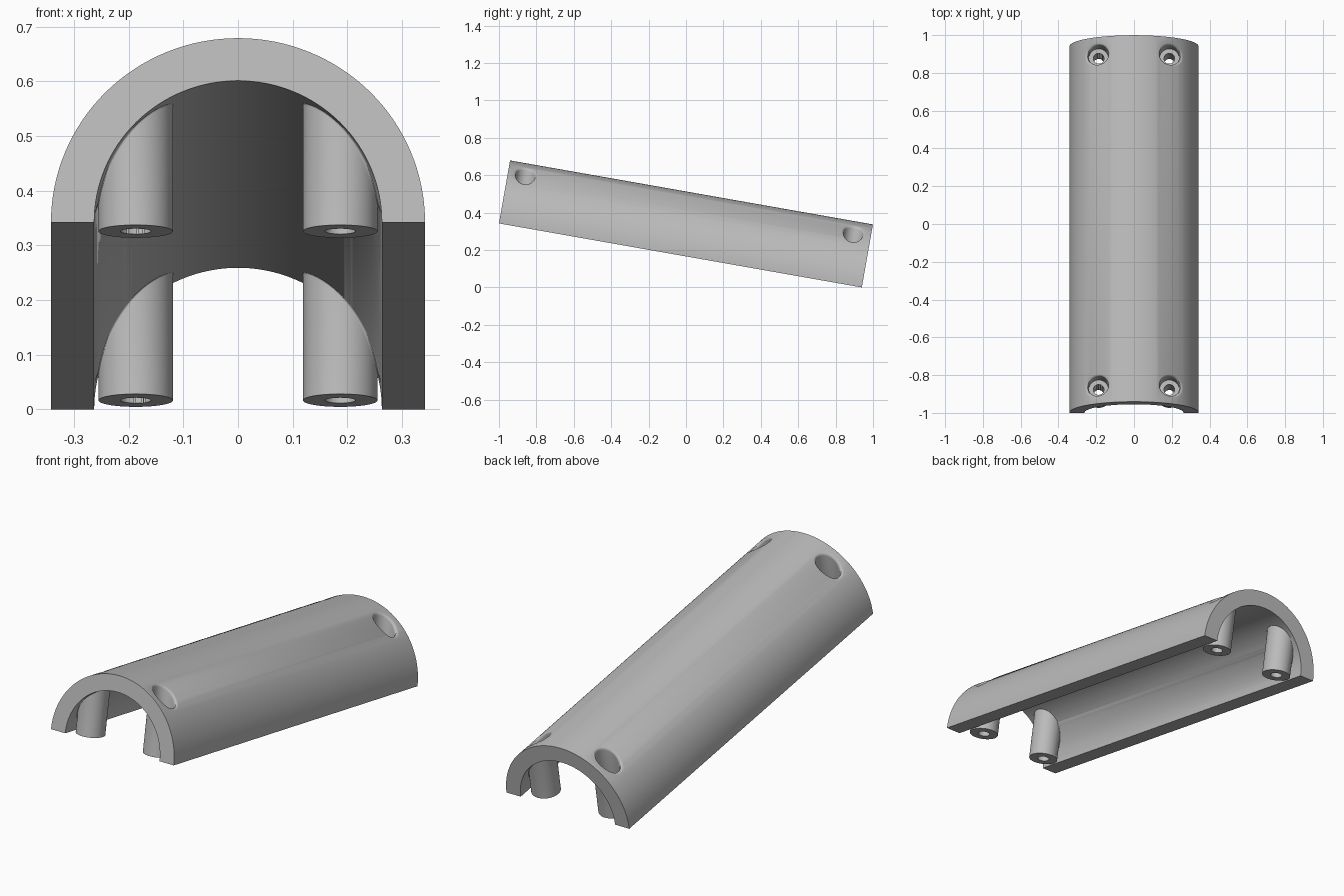
import bpy, bmesh, math
from mathutils import Vector

cube = bpy.data.objects.get("Cube")
if cube:
    bpy.data.objects.remove(cube, do_unlink=True)

LENGTH, OUTER, INNER = 1.97, 0.342, 0.263
BOSS_X, BOSS_Y = 0.187, 0.89
SIDES = 64

grey = bpy.data.materials.new("light grey")
grey.use_nodes = True
grey.diffuse_color = (0.5, 0.5, 0.5, 1)
grey.node_tree.nodes["Principled BSDF"].inputs["Base Color"].default_value = (0.5, 0.5, 0.5, 1)


def finish(bm, name):
    bmesh.ops.recalc_face_normals(bm, faces=bm.faces)
    mesh = bpy.data.meshes.new(name)
    bm.to_mesh(mesh)
    bm.free()
    mesh.materials.append(grey)
    obj = bpy.data.objects.new(name, mesh)
    bpy.context.collection.objects.link(obj)
    return obj


def arch(radius, x):
    return math.sqrt(max(radius * radius - x * x, 0))


def flare(cx, r, radius, fillet, t, steps=6):
    """Wall-to-arch fillet curve at angle t around a vertical cylinder."""
    c, s = math.cos(t), math.sin(t)
    x = cx + r * c
    z = arch(radius, x)
    slope = math.atan(-x / z * c)
    tangent = min(fillet / math.tan((math.pi / 2 + slope) / 2), 0.035)
    reach = r + tangent * math.cos(slope)
    end_x = max(-radius * 0.999, min(radius * 0.999, cx + reach * c))
    wall = Vector((x, r * s, z - tangent))
    corner = Vector((x, r * s, z))
    end = Vector((end_x, reach * s, arch(radius + 0.001, end_x)))
    return [wall * (1 - k) ** 2 + corner * 2 * k * (1 - k) + end * k * k
            for k in (i / steps for i in range(steps + 1))]


def lathe(name, cy, column):
    """Closed body from one column of points per angle."""
    bm = bmesh.new()
    cols = [[bm.verts.new(p + Vector((0, cy, 0))) for p in column(2 * math.pi * i / SIDES)]
            for i in range(SIDES)]
    for a, b in zip(cols, cols[1:] + cols[:1]):
        for j in range(len(a) - 1):
            bm.faces.new((a[j], b[j], b[j + 1], a[j + 1]))
    for end in (0, -1):
        ring = [col[end] for col in cols]
        mid = bm.verts.new(sum((v.co for v in ring), Vector()) / SIDES)
        if end:
            mid.co.z = ring[SIDES // 4].co.z
        for a, b in zip(ring, ring[1:] + ring[:1]):
            bm.faces.new((a, b, mid))
    return finish(bm, name)


def boss(cx, cy):
    r = 0.068

    def column(t):
        curve = flare(cx, r, INNER, 0.005, t)
        top = curve[-1].copy()
        top.z = arch(0.3, top.x)
        foot = Vector((cx + r * math.cos(t), r * math.sin(t), 0))
        return [foot] + curve + [top]
    return lathe("screw_boss", cy, column)


def screw_hole(cx, cy):
    r, bore, floor = 0.052, 0.028, 0.17

    def column(t):
        def ring(rad, z):
            return Vector((cx + rad * math.cos(t), rad * math.sin(t), z))
        curve = flare(cx, r, OUTER, 0.016, t)
        top = curve[-1].copy()
        top.z = 0.45
        return [ring(bore, -0.05), ring(bore, floor), ring(r, floor)] + curve + [top]
    return lathe("screw_hole_cutter", cy, column)


# Half-pipe shell
bm = bmesh.new()
angles = [math.pi * i / 64 for i in range(65)]
profile = [(OUTER * math.cos(a), OUTER * math.sin(a)) for a in angles]
profile += [(INNER * math.cos(a), INNER * math.sin(a)) for a in reversed(angles)]
face = bm.faces.new([bm.verts.new((x, -LENGTH / 2, z)) for x, z in profile])
new = bmesh.ops.extrude_face_region(bm, geom=[face])["geom"]
bmesh.ops.translate(bm, vec=(0, LENGTH, 0),
                    verts=[g for g in new if isinstance(g, bmesh.types.BMVert)])
if not face.is_valid or len(bm.faces) < len(profile) + 2:
    bm.faces.new([v for v in bm.verts if v.co.y < 0][:len(profile)])
shell = finish(bm, "half_pipe_shell")

bpy.ops.object.select_all(action="DESELECT")
shell.select_set(True)
bpy.context.view_layer.objects.active = shell


def combine(tool, operation):
    tool.hide_render = True
    mod = shell.modifiers.new(operation.lower(), "BOOLEAN")
    mod.operation, mod.solver, mod.object = operation, "EXACT", tool
    bpy.ops.object.modifier_apply(modifier=mod.name)
    bpy.data.objects.remove(tool, do_unlink=True)


# Screw bosses, then their counterbored holes
spots = [(x, y) for x in (-BOSS_X, BOSS_X) for y in (-BOSS_Y, BOSS_Y)]
for x, y in spots:
    combine(boss(x, y), "UNION")
for x, y in spots:
    combine(screw_hole(x, y), "DIFFERENCE")

# Resting tilt
shell.location = (0, -0.03, 0.171)
shell.rotation_euler.x = math.radians(-10)
bpy.ops.object.shade_smooth_by_angle(angle=math.radians(30))
